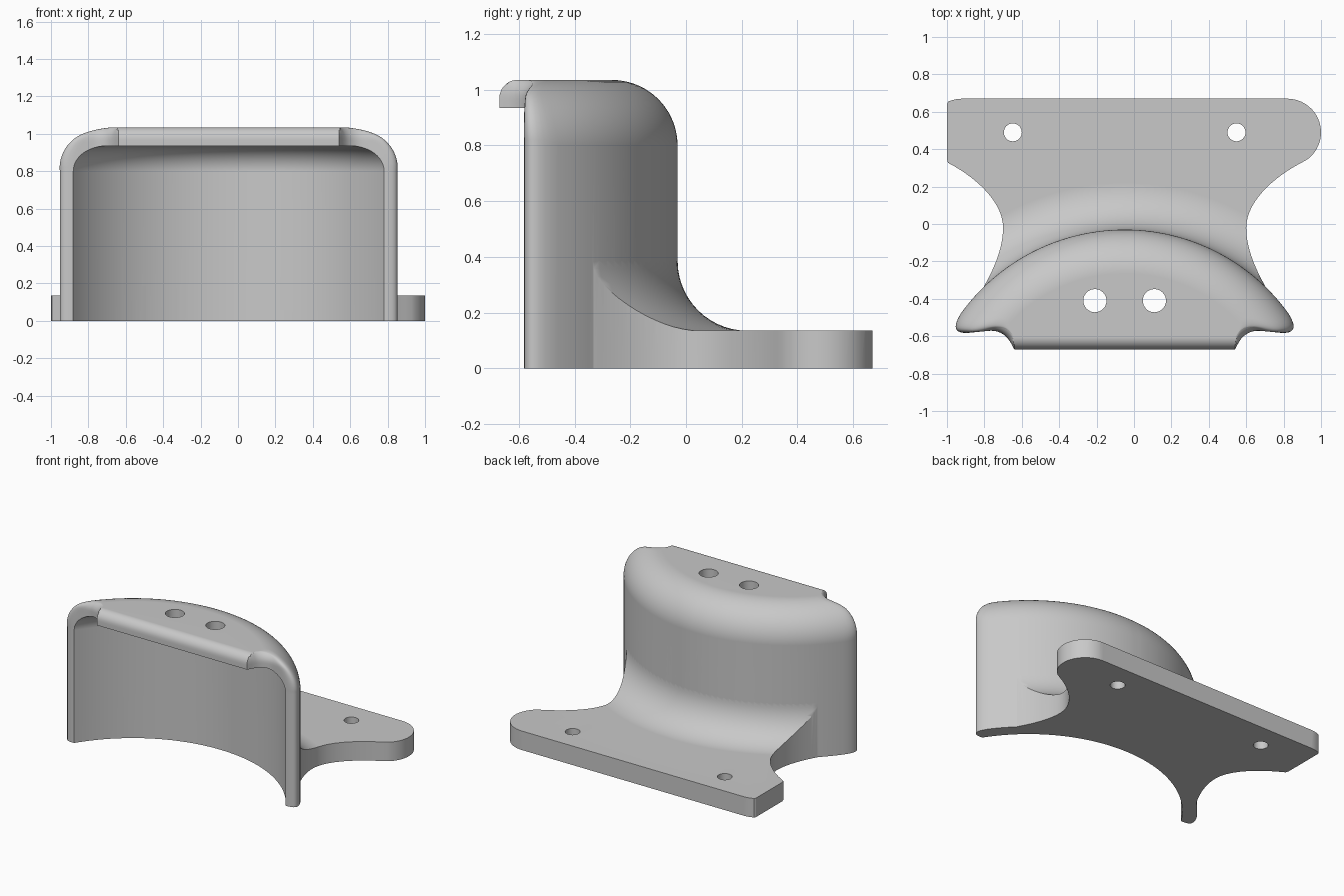
import bpy, bmesh
from math import sin, cos, pi, sqrt, radians
from mathutils import Vector
from mathutils.geometry import interpolate_bezier

if "Cube" in bpy.data.objects:
    bpy.data.objects.remove(bpy.data.objects["Cube"])

MID_X = -0.05            # symmetry plane of the bracket
ARC_Y = -1.11            # centre of the curved wall
R_OUT, R_IN = 1.08, 0.985
R_TOP = 0.845            # where the shoulder meets the flat top
WALL_Z, SHOULDER = 0.8, 0.235

grey = bpy.data.materials.new("plain grey")
grey.use_nodes = True
grey.diffuse_color = (0.58, 0.58, 0.58, 1)
grey.node_tree.nodes["Principled BSDF"].inputs["Base Color"].default_value = (0.58, 0.58, 0.58, 1)


def loft(name, layers):
    """Solid from stacked (z, outline) layers with equal point counts."""
    bm = bmesh.new()
    rings = [[bm.verts.new((x + MID_X, y, z)) for x, y in pts] for z, pts in layers]
    n = len(rings[0])
    for a, b in zip(rings, rings[1:]):
        for i in range(n):
            j = (i + 1) % n
            bm.faces.new((a[i], a[j], b[j], b[i]))
    bm.faces.new(rings[0][::-1])
    bm.faces.new(rings[-1])
    bmesh.ops.recalc_face_normals(bm, faces=bm.faces)
    mesh = bpy.data.meshes.new(name)
    bm.to_mesh(mesh)
    bm.free()
    mesh.materials.append(grey)
    obj = bpy.data.objects.new(name, mesh)
    bpy.context.collection.objects.link(obj)
    return obj


def combine(target, other, operation):
    mod = target.modifiers.new(operation, 'BOOLEAN')
    mod.operation, mod.object, mod.solver = operation, other, 'EXACT'
    bpy.context.view_layer.objects.active = target
    bpy.ops.object.modifier_apply(modifier=mod.name)
    bpy.data.objects.remove(other)


def arc_point(r, t):
    return Vector((r * sin(t), ARC_Y + r * cos(t)))


def sector(r, half=radians(80), n=72):
    return [arc_point(r, half * (2 * i / n - 1)) for i in range(n + 1)]


def mirrored(half):
    """Close a half outline given from the left-hand +x side."""
    return half + [Vector((-p.x, p.y)) for p in reversed(half)]


# Hood: rounded wall and cap, with a front lip and scooped corners
def front_edge(u, inset):
    if u < 0.596:
        y = -0.67
    elif u < 0.715:
        y = -0.69 + sqrt(0.12 ** 2 - (0.715 - u) ** 2)
    else:
        y = -0.57 - 0.1 * (u - 0.715)
    return Vector((u, y + inset))


def hood_outline(r, z, phi):
    k = min(1, max(0, (z - 0.97) / 0.065))
    inset = 0.065 * (1 - sqrt(1 - k * k))
    lo, hi = 0.3, 1.5
    for _ in range(40):
        t = (lo + hi) / 2
        if arc_point(r, t).y > front_edge(r * sin(t), inset).y:
            lo = t
        else:
            hi = t
    corner = arc_point(r, t)
    cut = 0.125 - 0.09 * phi / (pi / 2)
    start = t - cut
    tip = front_edge(corner.x - cut, inset)
    half = [arc_point(r, start * i / 36) for i in range(1, 37)]
    a = half[-1]
    for i in range(1, 9):
        s = i / 8
        half.append(a * (1 - s) ** 2 + corner * 2 * s * (1 - s) + tip * s * s)
    half += [front_edge(tip.x + (0.59 - tip.x) * i / 12, inset) for i in range(1, 13)]
    return mirrored(half)


layers = [(0, hood_outline(R_OUT, 0, 0))]
for i in range(19):
    phi = pi / 2 * i / 18
    z = WALL_Z + SHOULDER * sin(phi)
    layers.append((z, hood_outline(R_TOP + SHOULDER * cos(phi), z, phi)))
bracket = loft("bracket", layers)

# Base plate outline with rounded ears and waisted sides
half = [Vector((0.87 + 0.18 * cos(a), 0.49 + 0.18 * sin(a)))
        for a in (radians(90 - 143 * i / 18) for i in range(19))]
for curve in (((0.98, 0.345), (0.8, 0.26), (0.65, 0.12), (0.65, -0.02)),
              ((0.65, -0.02), (0.65, -0.13), (0.7, -0.24), (0.75, -0.33))):
    half += interpolate_bezier(*[Vector(p) for p in curve], 16)[1:]
half.append(Vector((0.78, -0.42)))
outline = [Vector((max(p.x, -1 - MID_X), p.y)) for p in mirrored(half)]
foot = loft("base_plate", [(0, outline), (0.45, outline)])

# Cove between plate and wall
cove = [(-0.1, sector(4)), (0.135, sector(4))]
for i in range(15):
    a = pi / 2 * i / 14
    cove.append((0.385 - 0.25 * cos(a), sector(R_OUT + 0.25 * (1 - sin(a)))))
cove.append((0.395, sector(R_OUT - 0.015)))
combine(foot, loft("cove", cove), 'INTERSECT')
combine(bracket, foot, 'UNION')

# Hollow under the hood
hollow = [(-0.1, sector(R_IN))]
for i in range(13):
    a = pi / 2 * i / 12
    hollow.append((WALL_Z + 0.135 * sin(a), sector(R_IN - 0.135 * (1 - cos(a)))))
combine(bracket, loft("hollow", hollow), 'DIFFERENCE')

# Screw holes in the plate and the cap
for dx, y, r, z0, z1 in ((0.598, 0.49, 0.048, -0.1, 0.3), (0.159, -0.41, 0.062, 0.85, 1.2)):
    for side in (-1, 1):
        ring = [(side * dx + r * cos(a), y + r * sin(a)) for a in (2 * pi * i / 32 for i in range(32))]
        combine(bracket, loft("hole", [(z0, ring), (z1, ring)]), 'DIFFERENCE')

# Smooth shading with crisp edges
for o in bpy.context.selected_objects:
    o.select_set(False)
bracket.select_set(True)
bpy.context.view_layer.objects.active = bracket
bpy.ops.object.shade_smooth_by_angle(angle=radians(30))
weighted = bracket.modifiers.new("weighted_normals", 'WEIGHTED_NORMAL')
weighted.keep_sharp = True
